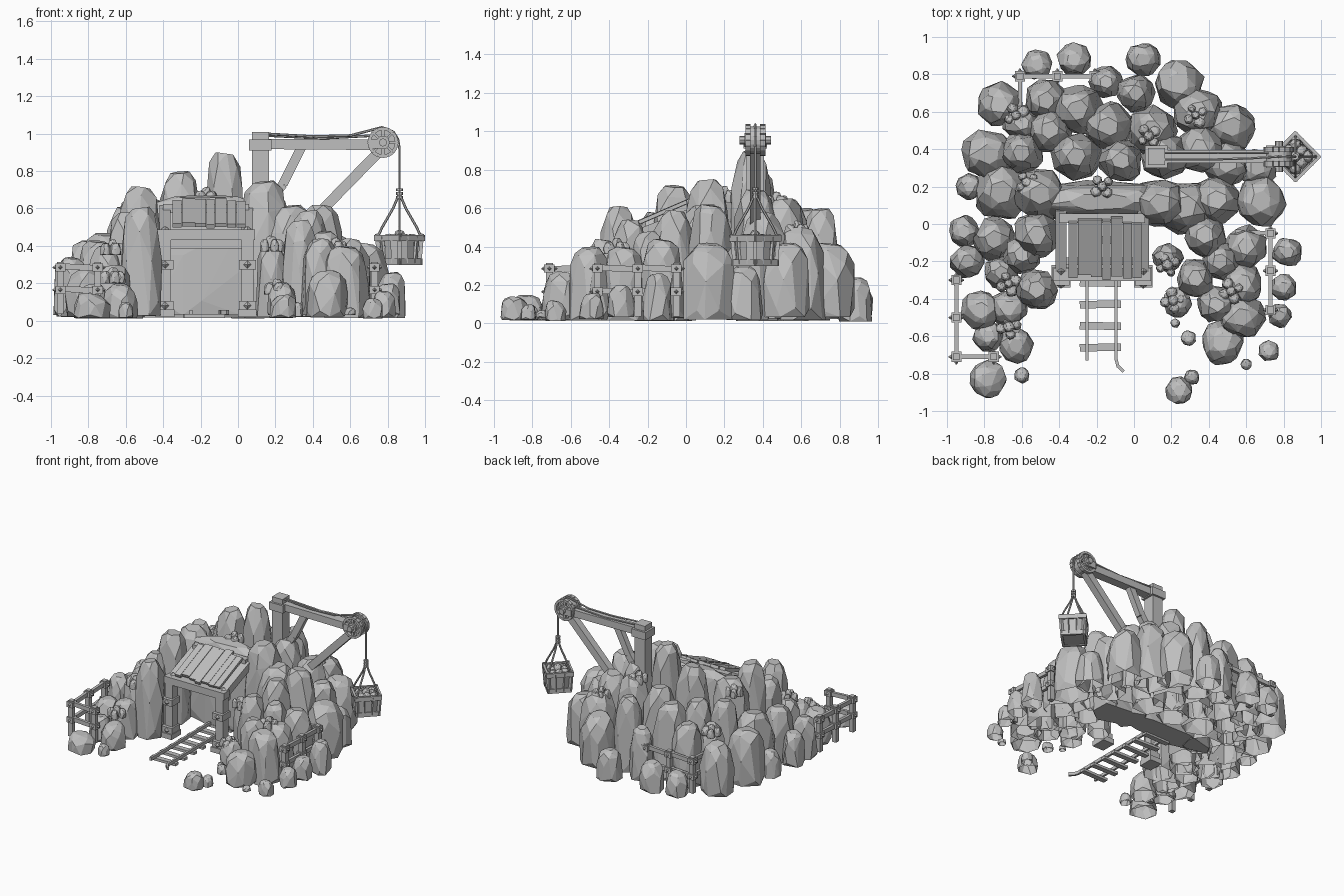
import bpy, bmesh, math, random
from mathutils import Vector, Matrix

random.seed(11)
if "Cube" in bpy.data.objects:
    bpy.data.objects.remove(bpy.data.objects["Cube"])

stone = bpy.data.materials.new("plain grey")
stone.use_nodes = True
GREY = (0.52, 0.52, 0.52, 1)
stone.diffuse_color = GREY
stone.node_tree.nodes["Principled BSDF"].inputs["Base Color"].default_value = GREY


def finish(bm, name):
    mesh = bpy.data.meshes.new(name)
    bm.to_mesh(mesh)
    bm.free()
    mesh.materials.append(stone)
    obj = bpy.data.objects.new(name, mesh)
    bpy.context.collection.objects.link(obj)
    return obj


def box(bm, center, size, rot=Matrix()):
    m = Matrix.Translation(center) @ rot.to_4x4() @ Matrix.Diagonal((*size, 1))
    bmesh.ops.create_cube(bm, size=1, matrix=m)


def aim(a, b):
    a, b = Vector(a), Vector(b)
    return (a + b) / 2, (b - a).length, (b - a).to_track_quat('Z', 'Y').to_matrix()


def beam(bm, a, b, wide, high):
    mid, length, rot = aim(a, b)
    box(bm, mid, (wide, high, length), rot)


def rod(bm, a, b, r, sides=8, r2=None):
    mid, length, rot = aim(a, b)
    bmesh.ops.create_cone(bm, cap_ends=True, segments=sides, radius1=r, radius2=r if r2 is None else r2,
                          depth=length, matrix=Matrix.Translation(mid) @ rot.to_4x4())


def rope(bm, points, r):
    for a, b in zip(points, points[1:]):
        rod(bm, a, b, r, 6)


def stud(bm, p, normal, r=.022):
    p, n = Vector(p), Vector(normal)
    rod(bm, p - n * .004, p + n * .014, r, 4, .003)


# Chunky boulder: convex hull of jittered rings, slanted top, hollow underneath unless closed
def rock(bm, x, y, rx, ry, low, top, sides=6, closed=False):
    verts = []
    spin = random.random() * math.tau
    lean = random.random() * math.tau
    for t, s in ((0, 1), (.12, 1.03), (.5, 1.02), (.8, .9), (.94, .7), (1, .42)):
        spin += .5
        for i in range(sides):
            a = spin + math.tau * (i + random.uniform(-.25, .25)) / sides
            k = s * random.uniform(.92, 1.08)
            z = low + (top - low) * t
            if t > .5:
                z -= min(rx, ry) * .3 * s * (1 + math.cos(a - lean)) / 2
            verts.append(bm.verts.new((x + rx * k * math.cos(a), y + ry * k * math.sin(a), z)))
    base = set(verts[:sides])
    hull = bmesh.ops.convex_hull(bm, input=verts)
    faces = [f for f in hull["geom"] if isinstance(f, bmesh.types.BMFace)]
    bmesh.ops.recalc_face_normals(bm, faces=faces)
    if not closed:
        bmesh.ops.delete(bm, geom=[f for f in faces if base.issuperset(f.verts)], context='FACES')
    bmesh.ops.delete(bm, geom=[v for v in verts if v.is_valid and not v.link_faces], context='VERTS')


def boulders(name, table):
    bm = bmesh.new()
    for x, y, r, top in table:
        rock(bm, x, y, r, r * random.uniform(.92, 1.08), random.uniform(.01, .035), top)
    bmesh.ops.dissolve_limit(bm, angle_limit=.2, verts=bm.verts, edges=bm.edges)
    finish(bm, name)


# Boulders: x, y, radius, top
boulders("back_boulders", [
    (-.52, .85, .08, .2), (-.32, .88, .09, .24), (.05, .88, .09, .24), (.24, .75, .13, .42),
    (.01, .7, .1, .6), (-.72, .64, .12, .4), (-.47, .66, .11, .5), (-.3, .61, .13, .6),
    (.52, .52, .13, .42), (.34, .6, .13, .5), (-.78, .37, .14, .43), (-.6, .38, .11, .61),
    (-.31, .36, .13, .8), (-.07, .34, .115, .9), (-.14, .52, .13, .65), (.1, .5, .13, .65),
    (-.45, .5, .12, .62), (.17, .36, .13, .7), (.35, .4, .13, .58), (-.15, .76, .09, .42),
    (-.6, .54, .1, .48)])
boulders("right_side_boulders", [
    (-.88, .2, .07, .22), (-.71, .17, .14, .47), (-.5, .16, .14, .68), (-.91, -.04, .08, .28),
    (-.89, -.2, .09, .34), (-.75, -.08, .11, .43), (-.6, -.16, .1, .58), (-.52, -.06, .12, .72),
    (-.71, -.26, .09, .4), (-.52, -.35, .11, .61), (-.82, -.46, .1, .28), (-.63, -.65, .09, .2),
    (-.67, -.45, .1, .3), (-.78, -.83, .095, .15), (-.6, -.81, .04, .1), (-.78, -.6, .08, .2)])
boulders("left_side_boulders", [
    (.44, .13, .13, .62), (.68, .12, .13, .42), (.38, -.06, .11, .59), (.33, -.29, .1, .54),
    (.23, -.42, .075, .2), (.6, -.12, .11, .44), (.82, -.15, .08, .26), (.58, -.32, .11, .4),
    (.8, -.34, .07, .2), (.58, -.5, .12, .4), (.47, -.63, .11, .27), (.78, -.49, .06, .16),
    (.72, -.68, .055, .12), (.6, -.75, .03, .07), (.29, -.61, .04, .1), (.24, -.89, .07, .14),
    (.31, -.82, .04, .1), (.22, -.53, .025, .07), (.44, -.43, .1, .44), (.18, -.18, .08, .42),
    (.66, .3, .1, .3), (.5, .32, .12, .46), (.46, -.2, .1, .48)])

# Solid slabs behind the tunnel mouth, stepping down to the left side
bm = bmesh.new()
rock(bm, -.18, .12, .42, .11, .03, .67, 8, True)
rock(bm, .14, .11, .15, .13, .03, .75, 5, True)
rock(bm, .27, .09, .16, .14, .03, .62, 6, True)
finish(bm, "tunnel_slabs")

# Small loose stones in crevices
bm = bmesh.new()
for x, y, z in ((-.63, .58, .46), (-.57, .22, .62), (-.17, .2, .68), (.08, .47, .65), (.33, .58, .5),
                (.18, -.22, .42), (.52, -.36, .41), (-.67, -.55, .25), (-.67, -.32, .4), (.21, -.41, .19)):
    for i in range(5):
        a = i * math.tau / 4 + z
        d = .042 if i < 4 else 0
        r = random.uniform(.022, .032)
        lift = .02 if i == 4 else 0
        rock(bm, x + d * math.cos(a), y + d * math.sin(a), r, r, z - .05 + lift, z + .015 + lift, 5)
finish(bm, "loose_stones")

# Tunnel frame: posts, iron bands, lintels
bm = bmesh.new()
for x in (-.39, .05):
    box(bm, (x, -.27, .25), (.065, .07, .44))
    beam(bm, (x, -.27, .45), (x, .08, .59), .06, .06)
    for z in (.08, .3):
        box(bm, (x, -.28, z), (.09, .1, .05))
        stud(bm, (x, -.33, z), (0, -1, 0), .026)
    box(bm, (x, -.28, .04), (.1, .12, .04))
    stud(bm, (x, -.25, .49), (0, 0, 1), .026)
box(bm, (-.17, -.27, .46), (.52, .07, .055))
box(bm, (-.17, -.2, .41), (.46, .04, .05))
box(bm, (-.17, .03, .6), (.46, .05, .05))
finish(bm, "tunnel_frame")

# Sloping plank canopy
bm = bmesh.new()
x = -.35
for w in (.05, .07, .06, .045, .065, .05, .05):
    front, back = random.uniform(-.295, -.26), random.uniform(0, .04)
    slope = lambda y: .51 + (y + .28) * .43
    beam(bm, (x + w / 2, front, slope(front)), (x + w / 2, back, slope(back)), w - .002, random.uniform(.016, .026))
    x += w
finish(bm, "canopy_planks")

# Rail track
bm = bmesh.new()
for k in range(7):
    box(bm, (-.18, -.66 + k * .115, .025), (.22, .04, .02), Matrix.Rotation(.02 * (-1) ** k, 3, 'Z'))
for x in (-.25, -.095):
    beam(bm, (x, -.73, .045), (x, .06, .045), .016, .025)
for a, b in (((-.095, -.725), (-.085, -.765)), ((-.085, -.76), (-.055, -.79))):
    beam(bm, (*a, .045), (*b, .045), .016, .025)
finish(bm, "rail_track")


# Fences: path of posts, with rails between and studded bands
def fence(name, path, open_end=None):
    bm = bmesh.new()
    for x, y in path:
        box(bm, (x, y, .175), (.036, .036, .28))
        for z in (.165, .285):
            box(bm, (x, y, z), (.054, .054, .042))
            for n in ((1, 0, 0), (-1, 0, 0), (0, 1, 0), (0, -1, 0)):
                stud(bm, Vector((x, y, z)) + Vector(n) * .027, n, .014)
    if open_end:
        path = path + [open_end]
    for a, b in zip(path, path[1:]):
        for z in (.165, .285):
            beam(bm, (*a, z + .006), (*b, z - .004), .022, .032)
    finish(bm, name)


fence("right_front_fence", [(-.95, -.3), (-.95, -.5), (-.95, -.71), (-.75, -.71)])
fence("left_fence", [(.73, -.46), (.73, -.25), (.73, -.05)], (.54, -.04))
fence("back_fence", [(-.21, .79), (-.41, .79), (-.61, .79)], (-.61, .62))

# Crane timbers
Y = .36
bm = bmesh.new()
box(bm, (.12, Y, .72), (.09, .09, .58))
box(bm, (.12, Y, .94), (.12, .12, .06))
box(bm, (.12, Y, .99), (.09, .09, .04))
beam(bm, (.14, Y, .945), (.76, Y, .94), .07, .055)
beam(bm, (.78, Y, .93), (.36, Y, .5), .055, .055)
bend = [(.34, Y, .93), (.29, Y, .83), (.24, Y, .73), (.16, Y, .62)]
for a, b in zip(bend, bend[1:]):
    beam(bm, a, b, .045, .05)
finish(bm, "crane_timbers")

# Pulley wheel: core, rims, spokes, hubs
bm = bmesh.new()
C = Vector((.775, Y, .953))
side = Vector((0, 1, 0))
rod(bm, C - side * .03, C + side * .03, .07, 20)


def around(i, n, r):
    return Vector((math.cos(i * math.tau / n), 0, math.sin(i * math.tau / n))) * r


for s in (-1, 1):
    face = C + side * .038 * s
    for i in range(16):
        beam(bm, face + around(i, 16, .074), face + around(i + 1, 16, .074), .028, .018)
    for i in range(8):
        beam(bm, face + around(i, 8, .02), face + around(i, 8, .07), .016, .012)
    rod(bm, face, face + side * .018 * s, .036, 12)
    rod(bm, face, face + side * .045 * s, .022, 8)
box(bm, (.74, Y, .945), (.07, .12, .05))
finish(bm, "pulley")

# Ropes from the mast over the wheel down to the bucket
bm = bmesh.new()
BX = .863
rope(bm, [(.14, Y - .015, 1), (.4, Y - .015, .985), (.6, Y - .01, .99), (.77, Y, 1.034), (.83, Y, 1.01),
          (.855, Y, .97), (BX, Y, .92), (BX, Y, .68)], .007)
rope(bm, [(.15, Y + .02, .99), (.45, Y + .02, .975), (.73, Y + .02, .99)], .007)
for z in (.66, .68, .7):
    rod(bm, (BX, Y, z - .007), (BX, Y, z + .007), .018, 8)
for dx, dy in ((.115, 0), (0, .115), (-.115, 0), (0, -.115)):
    rope(bm, [(BX, Y, .68), (BX + dx * .3, Y + dy * .3, .6), (BX + dx * .8, Y + dy * .8, .5),
              (BX + dx, Y + dy, .45)], .007)
finish(bm, "hoist_ropes")

# Wooden bucket, turned corner-on, filled with ore
bm = bmesh.new()
box(bm, (0, 0, .315), (.145, .145, .02))
for i in range(4):
    turn = Matrix.Rotation(i * math.pi / 2, 3, 'Z')
    for k in (-1, 0, 1):
        beam(bm, turn @ Vector((k * .046, .073, .31)), turn @ Vector((k * .052, .083, .45)), .05, .05 / 4)
    for z, out, wide in ((.442, .09, .19), (.315, .08, .17)):
        box(bm, turn @ Vector((0, out, z)), (wide, .018, .034), turn)
    beam(bm, turn @ Vector((.076, .076, .305)), turn @ Vector((.086, .086, .465)), .02, .02)
for i in range(9):
    dx, dy = (i % 3 - 1) * .045, (i // 3 - 1) * .045
    rock(bm, dx, dy, .032, .032, .4, .465 + .02 * (i == 4), 5)
bucket = finish(bm, "hanging_bucket")
bucket.location = (BX, Y, 0)
bucket.rotation_euler.z = math.pi / 4
